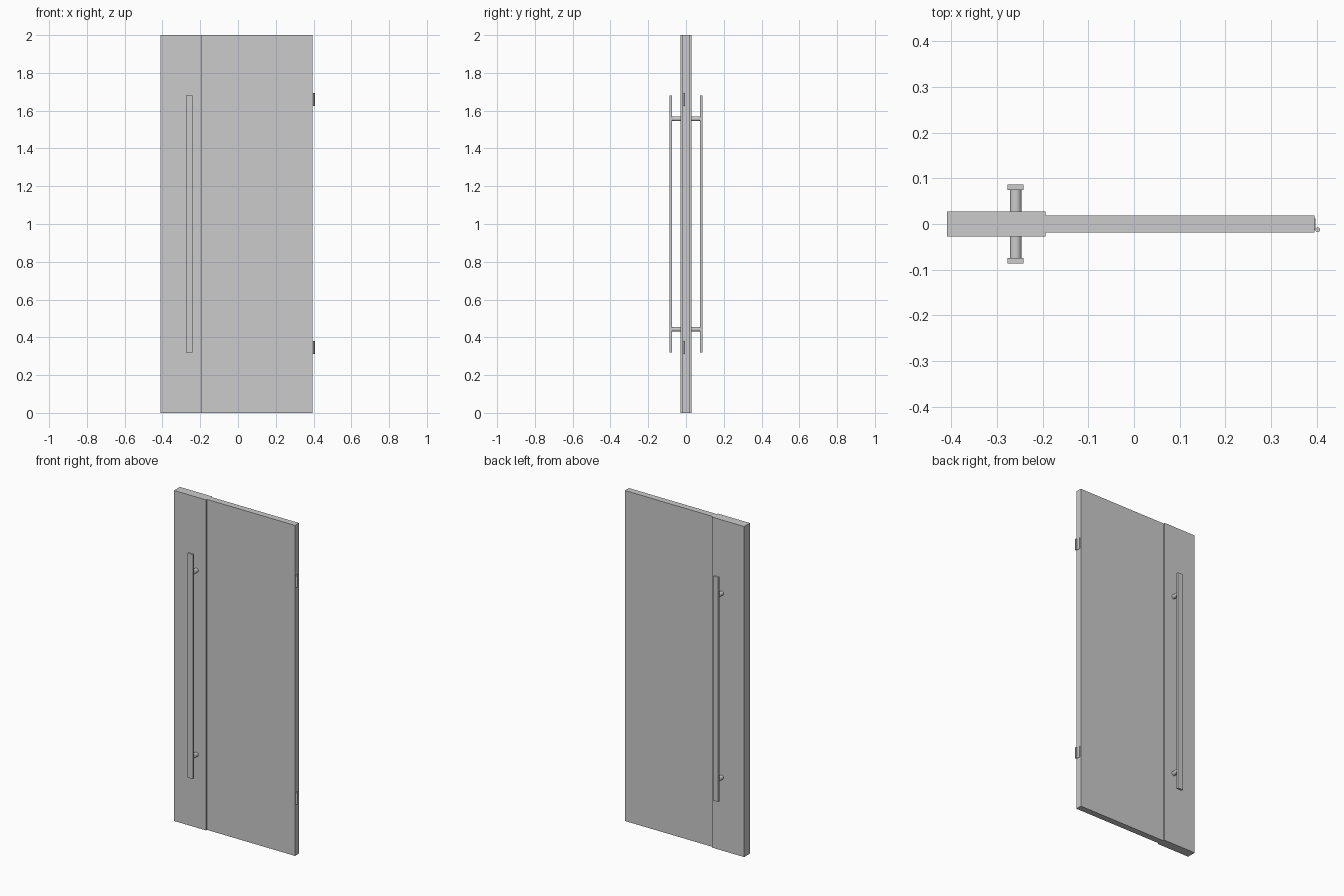
import bpy
from mathutils import Vector

if "Cube" in bpy.data.objects:
    bpy.data.objects.remove(bpy.data.objects["Cube"])


def box(name, lo, hi):
    """Axis-aligned box between two corners."""
    lo, hi = Vector(lo), Vector(hi)
    bpy.ops.mesh.primitive_cube_add(size=1, location=(lo + hi) / 2)
    ob = bpy.context.object
    ob.name = name
    ob.scale = hi - lo
    bpy.ops.object.transform_apply(location=False, rotation=False, scale=True)
    return ob


def rod(name, radius, depth, loc, rot=(0, 0, 0), sides=32):
    bpy.ops.mesh.primitive_cylinder_add(vertices=sides, radius=radius, depth=depth,
                                        location=loc, rotation=rot)
    ob = bpy.context.object
    ob.name = name
    bpy.ops.object.shade_smooth_by_angle()
    return ob


# Door leaf: thick lock-side panel and thinner main panel
SPLIT = -0.194
box("lock_side_panel", (-0.409, -0.0278, 0), (SPLIT, 0.0278, 2))
box("main_panel", (SPLIT, -0.019, 0), (0.395, 0.019, 2))

# Pull handles on both faces: flat bar on two round posts
HX = -0.259
for side, s in (("front", -1), ("back", 1)):
    y0, y1 = sorted((s * 0.074, s * 0.087))
    box(f"{side}_handle_bar", (HX - 0.0175, y0, 0.321), (HX + 0.0175, y1, 1.679))
    for level, z in (("lower", 0.443), ("upper", 1.557)):
        rod(f"{side}_{level}_handle_post", 0.013, 0.0462,
            (HX, s * 0.0509, z), (1.570796, 0, 0))

# Hinges on the right edge: thin leaf plate and round knuckle
for level, z in (("lower", 0.347), ("upper", 1.66)):
    box(f"{level}_hinge_leaf", (0.394, -0.013, z - 0.034), (0.3975, 0.012, z + 0.034))
    rod(f"{level}_hinge_knuckle", 0.005, 0.068, (0.402, -0.0125, z), sides=24)
